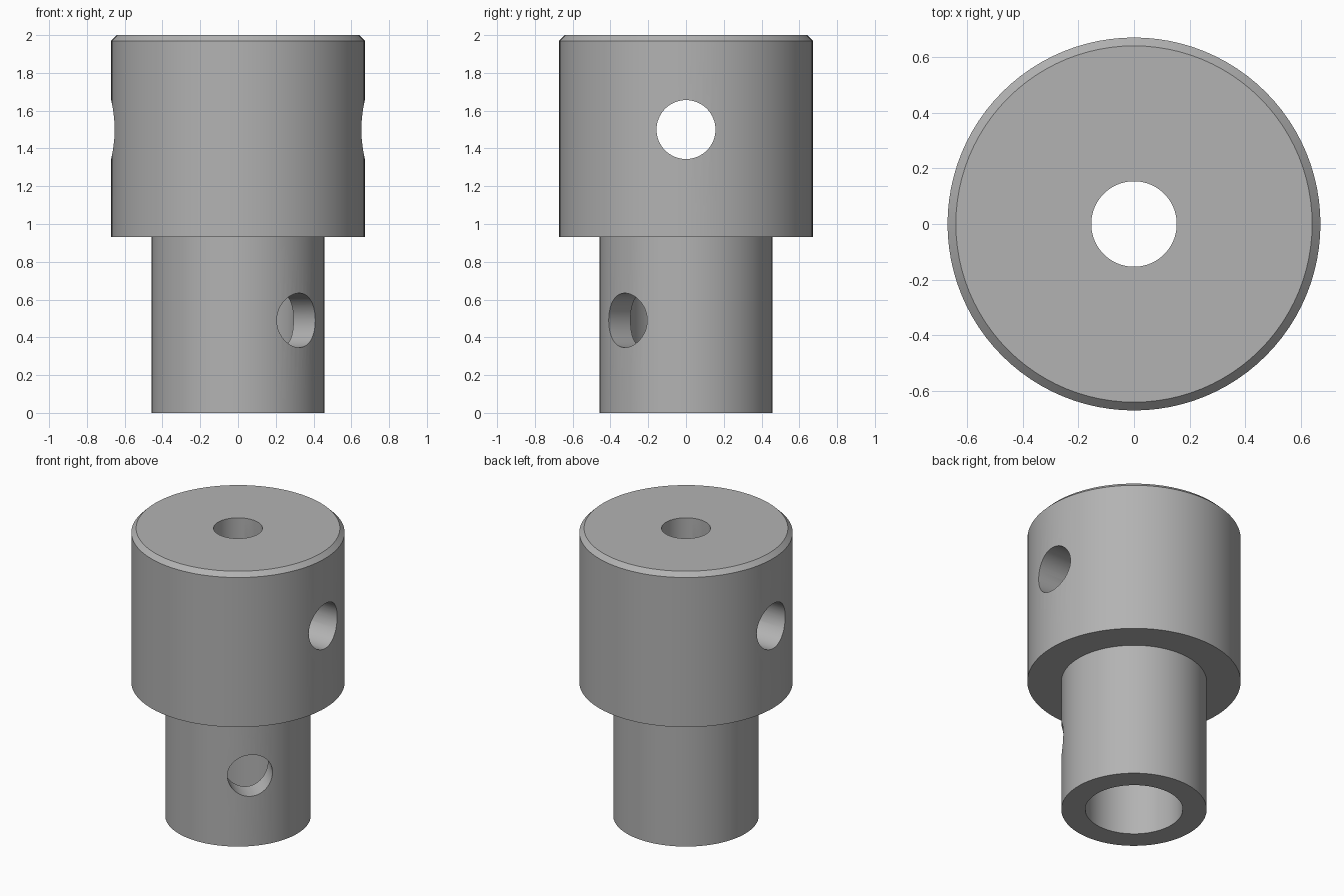
import bpy, bmesh
from math import pi, radians
from mathutils import Matrix, Vector

cube = bpy.data.objects.get("Cube")
if cube:
    bpy.data.objects.remove(cube, do_unlink=True)

SEGMENTS = 96
HEAD_R, STEM_R, BORE_R, PILOT_R = 0.672, 0.458, 0.307, 0.154
SHOULDER_Z, TOP_Z, CHAMFER = 0.93, 2.0, 0.03

steel = bpy.data.materials.new("grey steel")
steel.use_nodes = True
grey = (0.45, 0.45, 0.45, 1)
steel.diffuse_color = grey
steel.node_tree.nodes["Principled BSDF"].inputs["Base Color"].default_value = grey


def add_object(name, bm):
    mesh = bpy.data.meshes.new(name)
    bmesh.ops.recalc_face_normals(bm, faces=bm.faces)
    bm.to_mesh(mesh)
    bm.free()
    obj = bpy.data.objects.new(name, mesh)
    bpy.context.collection.objects.link(obj)
    mesh.materials.append(steel)
    return obj


def lathe(name, profile):
    """Revolve a closed (radius, height) outline around z."""
    bm = bmesh.new()
    verts = [bm.verts.new((r, 0, z)) for r, z in profile]
    edges = [bm.edges.new((v, verts[i - 1])) for i, v in enumerate(verts)]
    bmesh.ops.spin(bm, geom=verts + edges, cent=(0, 0, 0), axis=(0, 0, 1),
                   angle=2 * pi, steps=SEGMENTS, use_merge=True)
    bmesh.ops.remove_doubles(bm, verts=bm.verts, dist=0.0001)
    return add_object(name, bm)


def drill(target, name, radius, start, end):
    """Cut a round hole running from start to end."""
    start, end = Vector(start), Vector(end)
    axis = end - start
    bm = bmesh.new()
    place = Matrix.Translation((start + end) / 2) @ axis.to_track_quat("Z", "Y").to_matrix().to_4x4()
    bmesh.ops.create_cone(bm, cap_ends=True, segments=64, radius1=radius,
                          radius2=radius, depth=axis.length, matrix=place)
    cutter = add_object(name, bm)
    cutter.hide_render = True
    mod = target.modifiers.new(name, "BOOLEAN")
    mod.operation, mod.solver, mod.object = "DIFFERENCE", "EXACT", cutter
    bpy.context.view_layer.objects.active = target
    bpy.ops.object.modifier_apply(modifier=mod.name)
    bpy.data.objects.remove(cutter, do_unlink=True)


# Stepped body with a wide bore in the stem and a narrow one through the head
body = lathe("stepped_coupling_body", [
    (BORE_R, 0), (STEM_R, 0), (STEM_R, SHOULDER_Z), (HEAD_R, SHOULDER_Z),
    (HEAD_R, TOP_Z - CHAMFER), (HEAD_R - CHAMFER, TOP_Z),
    (PILOT_R, TOP_Z), (PILOT_R, SHOULDER_Z), (BORE_R, SHOULDER_Z)])

# Cross hole right through the head, and a screw hole in one stem wall
drill(body, "cross_hole", 0.156, (-1, 0, 1.5), (1, 0, 1.5))
drill(body, "screw_hole", 0.144, (0, 0, 0.49), (0.6, -0.6, 0.49))

# Smooth walls with crisp edges
bpy.ops.object.select_all(action="DESELECT")
body.select_set(True)
bpy.context.view_layer.objects.active = body
bpy.ops.object.shade_smooth_by_angle(angle=radians(30))
